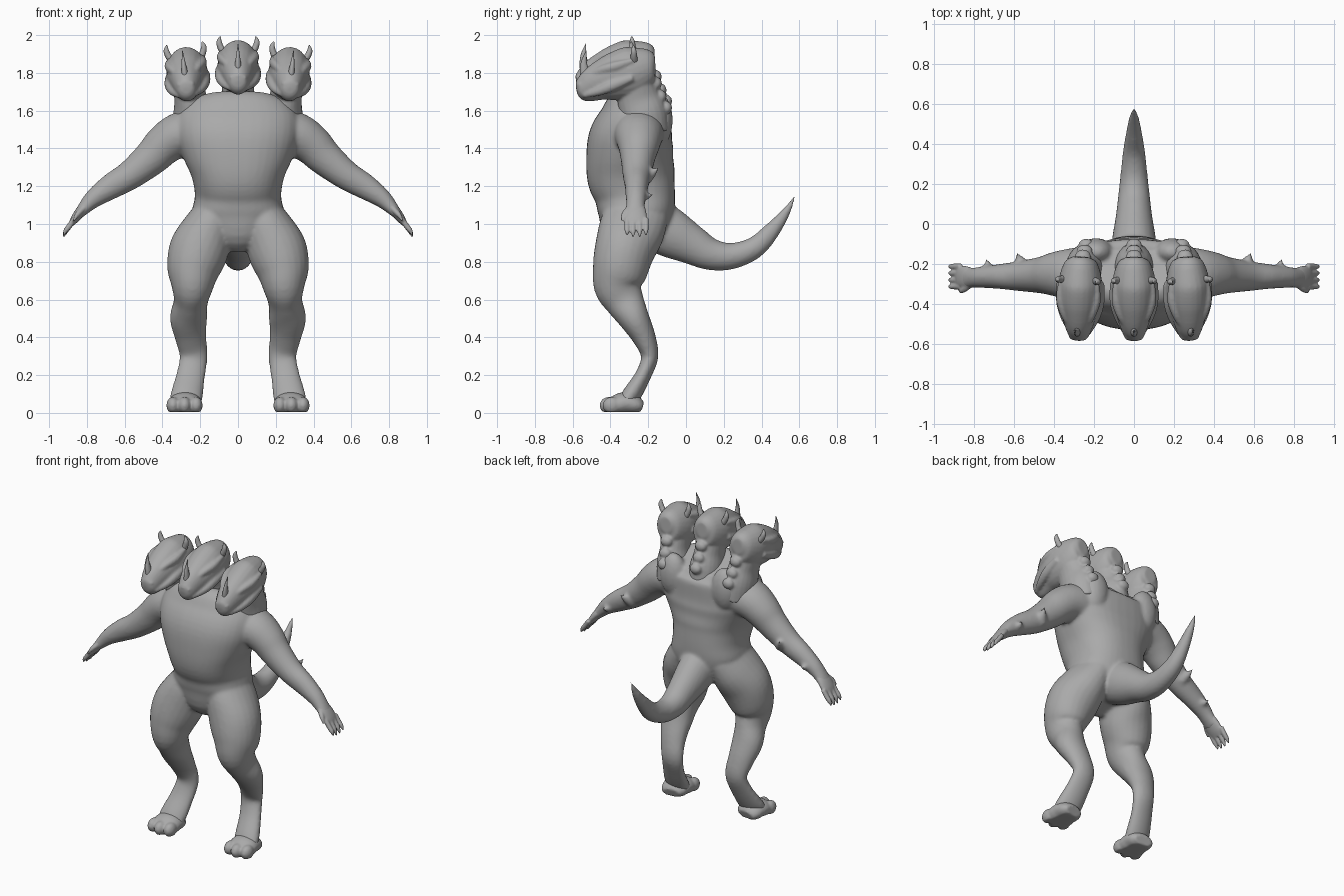
import bpy, bmesh, math
from mathutils import Vector, Matrix

X, Y = Vector((1, 0, 0)), Vector((0, 1, 0))
hide = bpy.data.materials.new("grey_hide")
hide.diffuse_color = (0.4, 0.4, 0.4, 1)


def spline(p, steps):
    """Catmull-Rom through rows of (x, y, z, half width a, half width b)."""
    rows = []
    for i in range(len(p) - 1):
        q = [p[max(i - 1, 0)], p[i], p[i + 1], p[min(i + 2, len(p) - 1)]]
        for s in range(steps):
            t = s / steps
            rows.append([0.5 * (2 * b + (c - a) * t + (2 * a - 5 * b + 4 * c - d) * t * t
                         + (3 * b - a - 3 * c + d) * t ** 3) for a, b, c, d in zip(*q)])
    return rows + [list(p[-1])]


def loft(bm, rings, ref=Y, power=2.0, sides=24, steps=4, mat=Matrix(), side=1):
    """Closed tube with oval sections along a smooth path; side=-1 mirrors it in x."""
    rows = spline(rings, steps)
    pts = [Vector(r[:3]) for r in rows]
    loops = []
    for i, r in enumerate(rows):
        t = (pts[min(i + 1, len(pts) - 1)] - pts[max(i - 1, 0)]).normalized()
        u = ref.cross(t).normalized()
        v = t.cross(u)
        loop = []
        for k in range(sides):
            c, s = math.cos(k * math.tau / sides), math.sin(k * math.tau / sides)
            e = 2 / power
            w = pts[i] + u * max(r[3], .001) * math.copysign(abs(c) ** e, c) \
                + v * max(r[4], .001) * math.copysign(abs(s) ** e, s)
            w.x *= side
            loop.append(bm.verts.new(mat @ w))
        loops.append(loop)
    for a, b in zip(loops, loops[1:]):
        for k in range(sides):
            bm.faces.new((a[k], a[k - 1], b[k - 1], b[k]))
    bm.faces.new(loops[0])
    bm.faces.new(loops[-1])


def ball(bm, c, r, mat=Matrix()):
    m = mat @ Matrix.Translation(c) @ Matrix.Diagonal((*r, 1))
    bmesh.ops.create_uvsphere(bm, u_segments=20, v_segments=12, radius=1, matrix=m)


def finish(name, bm, voxel=0, smooth=0):
    bmesh.ops.recalc_face_normals(bm, faces=bm.faces)
    for f in bm.faces:
        f.smooth = True
    me = bpy.data.meshes.new(name)
    bm.to_mesh(me)
    bm.free()
    me.materials.append(hide)
    ob = bpy.data.objects.new(name, me)
    bpy.context.collection.objects.link(ob)
    if voxel:
        m = ob.modifiers.new("blend", 'REMESH')
        m.mode, m.voxel_size, m.use_smooth_shade = 'VOXEL', voxel, True
        m = ob.modifiers.new("soften", 'SMOOTH')
        m.factor, m.iterations = 0.5, smooth
    return ob


# Body: torso, tail, arms and legs blended into one skin
bm = bmesh.new()
loft(bm, [(0, -.25, .88, .05, .10), (0, -.27, .95, .17, .17), (0, -.265, 1.05, .24, .20),
          (0, -.27, 1.15, .228, .213), (0, -.29, 1.25, .245, .232), (0, -.298, 1.35, .29, .23),
          (0, -.29, 1.45, .325, .225), (0, -.265, 1.55, .325, .195), (0, -.25, 1.62, .28, .17),
          (0, -.235, 1.66, .20, .12)], power=2.35, sides=40)
loft(bm, [(0, -.2, 1.02, .14, .12), (0, -.08, .95, .13, .11), (0, .03, .89, .105, .092),
          (0, .13, .84, .085, .08), (0, .24, .83, .07, .068), (0, .36, .873, .058, .055),
          (0, .45, .96, .045, .04), (0, .53, 1.065, .024, .024), (0, .585, 1.16, .002, .002)], ref=X)
for s in (1, -1):
    loft(bm, [(.20, -.25, 1.49, .13, .14), (.31, -.25, 1.47, .12, .13), (.39, -.25, 1.42, .108, .112),
              (.46, -.255, 1.35, .095, .092), (.57, -.26, 1.26, .078, .075),
              (.67, -.262, 1.20, .068, .062), (.755, -.265, 1.142, .052, .054),
              (.80, -.268, 1.10, .04, .05), (.845, -.27, 1.05, .026, .055)], side=s)
    # Spurs on the elbow and forearm
    loft(bm, [(.55, -.22, 1.24, .04, .04), (.57, -.18, 1.27, .025, .025),
              (.585, -.145, 1.30, .004, .004)], ref=X, side=s)
    loft(bm, [(.72, -.235, 1.15, .03, .03), (.73, -.205, 1.15, .02, .02),
              (.735, -.175, 1.16, .004, .004)], ref=X, side=s)
    # Thigh, knee, calf, ankle
    loft(bm, [(.12, -.26, 1.06, .11, .17), (.165, -.29, .96, .14, .175), (.208, -.325, .86, .157, .16),
              (.235, -.348, .76, .142, .147), (.242, -.36, .67, .112, .128),
              (.25, -.325, .59, .09, .105), (.262, -.275, .50, .098, .082),
              (.25, -.222, .40, .083, .062), (.235, -.192, .30, .074, .046),
              (.25, -.226, .20, .076, .042), (.27, -.285, .10, .085, .05),
              (.28, -.32, .05, .085, .045)], side=s)
    # Shoulder blade
    ball(bm, (s * .19, -.14, 1.55), (.09, .07, .14))
finish("body", bm, 0.011, 5)

# Hands: palm, four fingers and a thumb
for s, side in ((1, "left"), (-1, "right")):
    bm = bmesh.new()
    loft(bm, [(.79, -.268, 1.11, .03, .042), (.83, -.268, 1.07, .028, .056),
              (.865, -.265, 1.025, .022, .058), (.885, -.263, 0.995, .012, .05)], side=s)
    for y, n in ((-.312, .95), (-.28, 1.0), (-.245, 1.0), (-.212, .95)):
        loft(bm, [(.865, y, 1.03, .015, .016), (.892, y, .99, .015, .015),
                  (.912, y, .96 - (n - 1) * .1, .013, .013), (.924, y, .93 - (n - 1) * .2, .004, .004)],
             sides=10, side=s)
    loft(bm, [(.82, -.30, 1.08, .018, .02), (.85, -.328, 1.05, .014, .015),
              (.872, -.34, 1.015, .004, .005)], sides=10, side=s)
    finish(side + "_hand", bm, 0.006, 2)

# Feet: instep and three rounded toes, flat underneath
for s, side in ((1, "left"), (-1, "right")):
    bm = bmesh.new()
    loft(bm, [(.275, -.235, .03, .03, .06), (.278, -.265, .04, .05, .082), (.28, -.32, .05, .06, .09),
              (.282, -.37, .04, .055, .09), (.284, -.42, .03, .03, .07)], ref=X, side=s)
    for x, y in ((.222, -.395), (.283, -.408), (.344, -.392)):
        ball(bm, (s * x, y, .04), (.035, .05, .045))
    for v in bm.verts:
        v.co.z = max(v.co.z, 0.004)
    finish(side + "_foot", bm, 0.008, 3)

# Three heads, each on its own neck, the outer two turned and tilted outwards
pivot = Vector((0, -.3, 1.65))
for s, side in ((0, "middle"), (1, "left"), (-1, "right")):
    m = (Matrix.Translation(pivot + Vector((s * .25, 0, -abs(s) * .035)))
         @ Matrix.Rotation(s * .06, 4, 'Z') @ Matrix.Rotation(s * .1, 4, 'Y')
         @ Matrix.Translation(-pivot))
    bm = bmesh.new()
    # Neck
    loft(bm, [(0, -.21, 1.52, .10, .12), (0, -.225, 1.62, .10, .125), (0, -.25, 1.70, .085, .115),
              (0, -.265, 1.78, .088, .10), (0, -.27, 1.85, .085, .09)], mat=m)
    # Skull and snout
    loft(bm, [(0, -.165, 1.88, .05, .04), (0, -.195, 1.875, .095, .08), (0, -.28, 1.842, .138, .107),
              (0, -.38, 1.815, .128, .106), (0, -.46, 1.79, .103, .086), (0, -.53, 1.757, .078, .062),
              (0, -.568, 1.745, .052, .044), (0, -.58, 1.742, .02, .02)], ref=X, mat=m)
    # Nape bumps
    for y, z in ((-.16, 1.78), (-.135, 1.71), (-.105, 1.65)):
        ball(bm, (0, y, z), (.04, .032, .035), m)
    for k in (1, -1):
        # Brow ridge, cheek ridge and nostril
        loft(bm, [(.03, -.53, 1.815, .01, .01), (.065, -.46, 1.855, .022, .02),
                  (.09, -.38, 1.88, .026, .022), (.09, -.29, 1.91, .012, .012)], ref=X, mat=m, side=k)
        loft(bm, [(.04, -.545, 1.72, .014, .014), (.075, -.47, 1.745, .024, .022),
                  (.097, -.39, 1.78, .03, .024), (.10, -.29, 1.82, .02, .02)], ref=X, mat=m, side=k)
        ball(bm, (k * .03, -.56, 1.775), (.018, .02, .018), m)
    finish(side + "_head", bm, 0.008, 3)

    # Nose horn and the two small rear horns
    bm = bmesh.new()
    loft(bm, [(0, -.525, 1.80, .022, .035), (0, -.54, 1.85, .016, .024), (0, -.542, 1.90, .009, .014),
              (0, -.53, 1.955, .001, .001)], sides=12, mat=m)
    for k in (1, -1):
        loft(bm, [(.07, -.28, 1.90, .02, .02), (.092, -.283, 1.935, .017, .017),
                  (.10, -.285, 1.965, .014, .014), (.094, -.287, 1.992, .004, .004)],
             sides=12, mat=m, side=k)
    finish(side + "_horns", bm)
